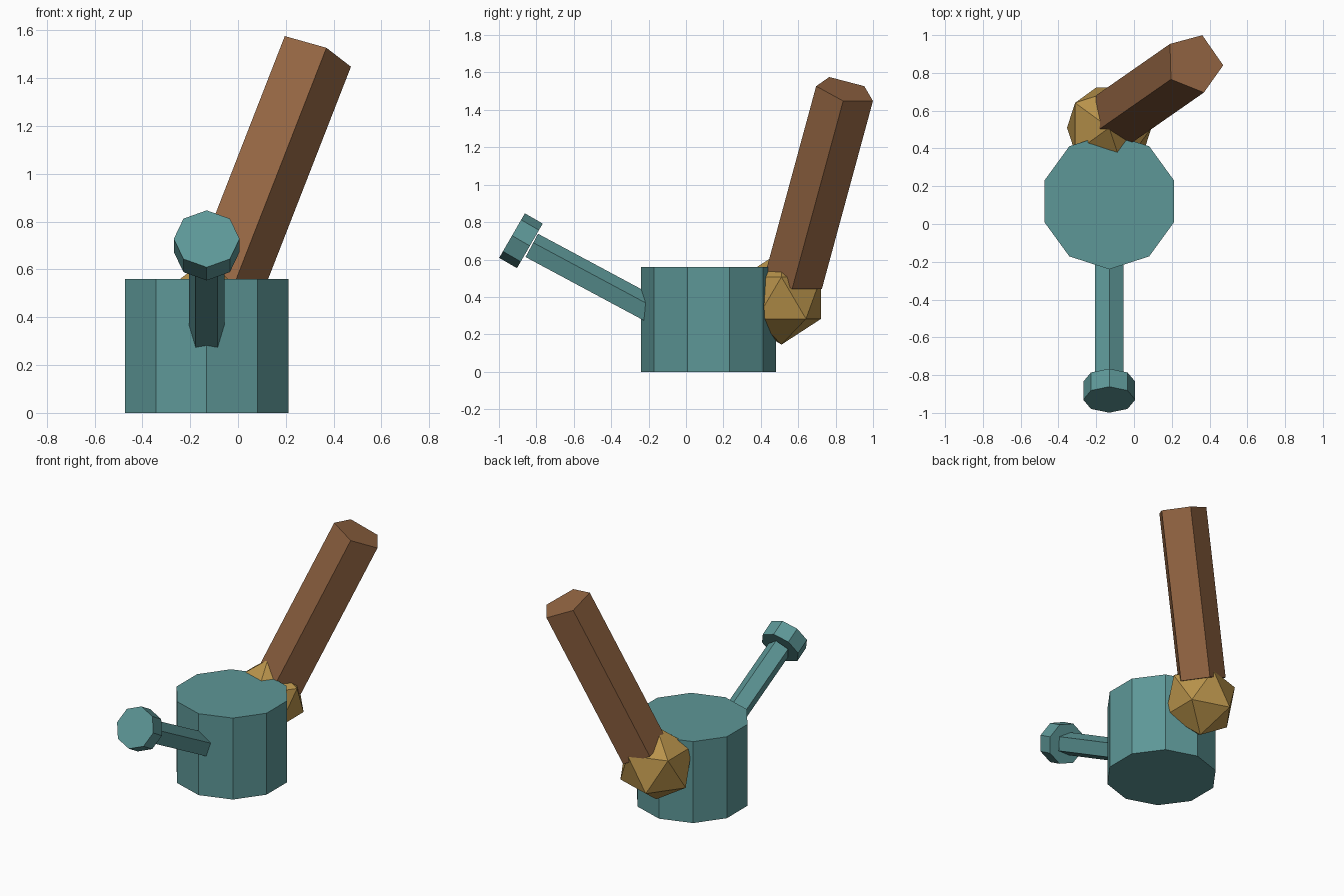
import bpy
from math import cos, sin, radians
from mathutils import Vector

if "Cube" in bpy.data.objects:
    bpy.data.objects.remove(bpy.data.objects["Cube"])


def material(name, color):
    mat = bpy.data.materials.new(name)
    mat.diffuse_color = (*color, 1)
    mat.use_nodes = True
    mat.node_tree.nodes["Principled BSDF"].inputs["Base Color"].default_value = mat.diffuse_color
    return mat


teal = material("teal", (0.11, 0.31, 0.31))
brown = material("brown", (0.29, 0.13, 0.055))
gold = material("gold", (0.48, 0.29, 0.07))


def prism(name, sides, radius, start, end, mat):
    """Flat-sided cylinder from start to end, with one edge turned upward."""
    start, end = Vector(start), Vector(end)
    axis = end - start
    bpy.ops.mesh.primitive_cylinder_add(
        vertices=sides, radius=radius, depth=axis.length,
        location=(start + end) / 2,
        rotation=axis.to_track_quat('Z', 'Y').to_euler())
    obj = bpy.context.object
    obj.name = name
    obj.data.materials.append(mat)
    return obj


# Ten-sided drum standing on the floor
prism("body", 10, 0.36, (-0.131, 0.12, 0), (-0.131, 0.12, 0.56), teal)

# Five-sided stem rising from the front of the drum
tip = Vector((-0.131, -0.828, 0.669))
a = radians(28.2)
prism("stem", 5, 0.078, tip + Vector((0, cos(a), -sin(a))) * 0.74, tip, teal)

# Eight-sided cap just beyond the stem
center = Vector((-0.131, -0.8825, 0.7005))
a = radians(30)
half = Vector((0, -cos(a), sin(a))) * 0.055
prism("stem_cap", 8, 0.1375, center - half, center + half, teal)

# Faceted ball at the back of the drum
bpy.ops.mesh.primitive_ico_sphere_add(
    subdivisions=1, radius=0.25, location=(-0.131, 0.51, 0.395))
ball = bpy.context.object
ball.name = "ball_joint"
ball.data.materials.append(gold)

# Five-sided leaning handle rooted in the ball
prism("handle", 5, 0.165, (-0.074, 0.578, 0.50), (0.318, 0.851, 1.505), brown)
